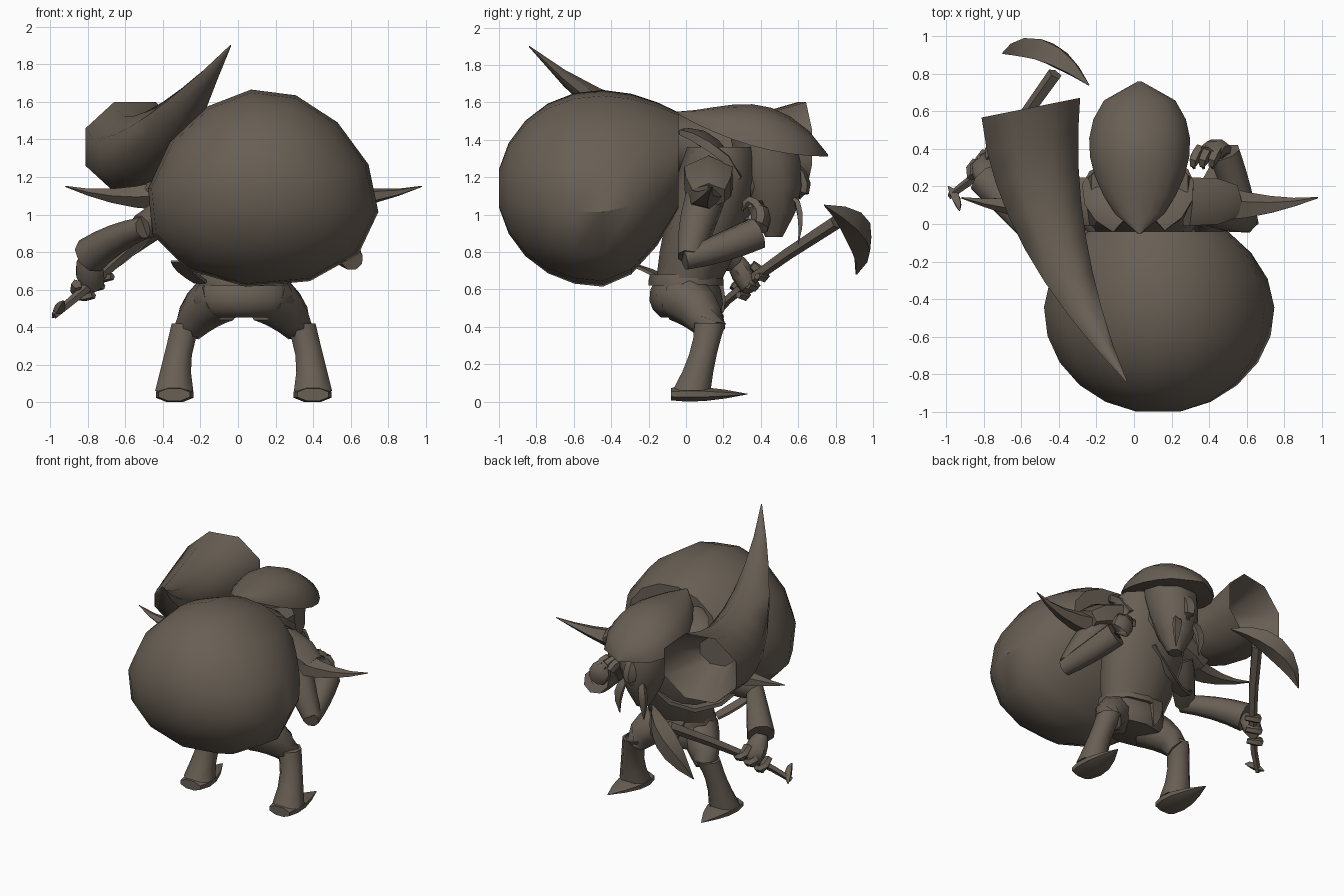
import bpy, bmesh, math
from mathutils import Vector

cube = bpy.data.objects.get("Cube")
if cube:
    bpy.data.objects.remove(cube, do_unlink=True)

brown = bpy.data.materials.new("dark_earth_brown")
brown.use_nodes = True
brown.diffuse_color = (.14, .115, .09, 1)
shader = brown.node_tree.nodes["Principled BSDF"]
shader.inputs["Base Color"].default_value = brown.diffuse_color

MIDDLE = .03  # the body's centre line
ALONG_Y, UPWARD = Vector((0, 1, 0)), Vector((0, 0, 1))


def skin(name, loops, crease=50, hollow=0):
    """Bridge loops of points, cap both ends, optionally sink the first cap."""
    bm = bmesh.new()
    rows = [[bm.verts.new(point) for point in loop] for loop in loops]
    count = len(rows[0])
    for near, far in zip(rows, rows[1:]):
        for i in range(count):
            j = (i + 1) % count
            bm.faces.new((near[i], near[j], far[j], far[i]))
    bm.faces.new(rows[-1])
    mouth = bm.faces.new(rows[0])
    bmesh.ops.recalc_face_normals(bm, faces=bm.faces)
    if hollow:
        bmesh.ops.inset_individual(bm, faces=[mouth], thickness=hollow / 2, depth=-hollow)
    mesh = bpy.data.meshes.new(name)
    bm.to_mesh(mesh)
    bm.free()
    mesh.materials.append(brown)
    part = bpy.data.objects.new(name, mesh)
    bpy.context.collection.objects.link(part)
    bpy.ops.object.select_all(action="DESELECT")
    part.select_set(True)
    bpy.context.view_layer.objects.active = part
    bpy.ops.object.shade_smooth_by_angle(angle=math.radians(crease))


def ring(centre, axis, across, upright, sides):
    """An elliptical loop of points facing along the axis."""
    reference = ALONG_Y if abs(axis.z) > .8 else UPWARD
    side = axis.cross(reference).normalized()
    rise = side.cross(axis).normalized()
    angles = [math.tau * (k + .5) / sides for k in range(sides)]
    return [centre + side * across * math.cos(a) + rise * upright * math.sin(a) for a in angles]


def sweep(name, start, middle, end, sides=8, flat=1, axis=None, steps=4, hollow=0):
    """Curve through three (x, y, z, radius) stations."""
    a, b, c = Vector(start), Vector(middle), Vector(end)
    loops = []
    for i in range(steps + 1):
        t = i / steps
        place = a * (1 - t) * (1 - 2 * t) + b * 4 * t * (1 - t) + c * t * (2 * t - 1)
        slope = a * (4 * t - 3) + b * (4 - 8 * t) + c * (4 * t - 1)
        radius = max(place.w, .004)
        direction = (axis or slope.xyz).normalized()
        loops.append(ring(place.xyz, direction, radius, radius * flat, sides))
    skin(name, loops, hollow=hollow)


def pair(name, *stations, **options):
    """Sweep a part on both sides of the body."""
    for label, sign in (("left_", 1), ("right_", -1)):
        mirrored = [(MIDDLE + sign * x, y, z, r) for x, y, z, r in stations]
        sweep(label + name, *mirrored, **options)


def centred(name, *stations, **options):
    """Sweep a part along the body's centre line."""
    sweep(name, *[(MIDDLE, y, z, r) for y, z, r in stations], **options)


# Bulging sack, sagging wide at the bottom, its front lifted onto the shoulders
sack = []
for i in range(9):
    turn = .2 + i * .28
    back, size = math.cos(turn), math.sin(turn)
    lift = max(0, -back) ** 2
    centre = Vector((.13, -.46 - .55 * back, 1.14 + lift / 4))
    loop = ring(centre, ALONG_Y, .61 * size, .53 * size * (1 - .4 * lift), 13)
    for point in loop:
        point.x += (point.x - centre.x) * (1.14 - point.z) * .35
    sack.append(loop)
skin("sack", sack, crease=35)

# Great horn with a hollow mouth
sweep("horn", (-.55, .62, 1.36, .29), (-.42, -.1, 1.4, .18), (-.04, -.84, 1.9, 0),
      flat=.9, axis=Vector((-.2, 1, 0)), steps=8, hollow=.3)

# Torso, pelvis and belt
centred("torso", (0, .6, .23), (.12, 1, .31), (.2, 1.36, .27), sides=10, flat=.72, axis=UPWARD)
centred("pelvis", (.02, .45, .22), (0, .54, .28), (0, .66, .23), sides=10, flat=.7, axis=UPWARD)
centred("belt", (0, .62, .25), (0, .65, .25), (0, .68, .24), sides=10, flat=.8,
        axis=UPWARD, steps=2)

# Head
centred("head", (.47, .88, .05), (.46, 1.15, .17), (.4, 1.44, .18), axis=UPWARD)
centred("neck", (.2, 1.15, .16), (.3, 1.2, .15), (.42, 1.2, .13), steps=2)
centred("nose", (.57, 1.27, .03), (.62, 1.16, .05), (.6, 1.09, .02), sides=5)
pair("moustache", (.06, .57, 1.1, .02), (.1, .61, 1, .04), (.1, .6, .84, 0), sides=4, flat=.5)

# Dome hat, its brim sweeping up to a point at the rear
hat = []
for i in range(9):
    t = i / 8
    wave = max(0, math.sin(math.pi * t ** 1.3))
    width, height = .01 + .26 * wave ** .5, .01 + .22 * wave ** .8
    brim = 1.31 + .23 * (1 - t) ** 2
    arc = [math.pi * k / 8 for k in range(9)]
    hat.append([(MIDDLE + width * math.cos(a), .81 * t - .05, brim + height * math.sin(a))
                for a in arc])
skin("hat", hat)

# Legs and pointed shoes
pair("thigh", (.12, -.02, .56, .14), (.22, .07, .49, .12), (.3, .14, .38, .08))
pair("shin", (.3, .13, .42, .09), (.35, .09, .25, .08), (.37, .03, .06, .11), axis=UPWARD)
pair("shoe", (.37, -.08, .04, .09), (.37, .1, .04, .1), (.39, .33, .04, 0),
     flat=.4, axis=ALONG_Y)

# Spiked shoulder guards and collar
pair("shoulder_guard", (.25, .12, 1.2, .15), (.4, .12, 1.15, .14), (.5, .12, 1.1, .1),
     sides=6, steps=2, flat=.8)
pair("shoulder_spike", (.45, .1, 1.1, .1), (.7, .1, 1.1, .05), (.95, .14, 1.15, 0),
     sides=5, flat=.8)
pair("collar", (.1, 0, 1.44, .06), (.2, .14, 1.37, .1), (.2, .28, 1.2, .07), sides=5, flat=.4)

# Left arm, raised in front of the chest
sweep("left_upper_arm", (.38, .12, 1.14, .11), (.49, .06, .95, .1), (.6, .02, .77, .07))
sweep("left_forearm", (.61, -.01, .76, .06), (.55, .18, .82, .08), (.48, .38, .9, .09))
sweep("left_hand", (.47, .37, .9, .05), (.44, .4, .97, .08), (.4, .37, 1.05, .06), flat=.7)

# Right arm, reaching down to the tool
sweep("right_upper_arm", (-.3, .12, 1.1, .11), (-.4, .04, 1, .09), (-.52, -.08, .93, .07))
sweep("right_forearm", (-.5, -.1, .93, .06), (-.65, .08, .87, .08), (-.79, .24, .78, .1))
sweep("right_hand", (-.79, .24, .78, .05), (-.79, .3, .69, .08), (-.76, .34, .6, .05), flat=.8)

# Curled fingers
for i in range(3):
    step = .05 * i
    x, y, z = .35 + step, .4, 1.02
    sweep("left_finger", (x, y, z, .03), (x - .03, y - .06, z + .05, .03),
          (x - .03, y - .1, z, .01), sides=5)
    x, y, z = step - .82, step + .28, step + .6
    sweep("right_finger", (x - .04, y - .03, z + .03, .03), (x - .03, y + .04, z - .03, .03),
          (x + .05, y, z - .03, .02), sides=5)

# Sickle-headed pick
sweep("pick_handle", (-.98, .15, .46, .02), (-.75, .36, .66, .03), (-.42, .8, .96, .04), sides=5)
sweep("pick_butt", (-.99, .2, .45, 0), (-.95, .14, .5, .03), (-.93, .07, .54, 0), sides=4)
sweep("pick_blade", (-.24, .74, 1.05, 0), (-.48, .92, .91, .08), (-.7, .91, .68, 0),
      sides=4, steps=6)

# Hanging strap and coat flaps
sweep("strap", (.1, .32, .98, .03), (-.22, .2, .81, .05), (-.5, 0, 1, .03), sides=4, flat=.4)
sweep("rear_flap", (-.33, -.34, .75, .04), (-.28, -.2, .7, .06), (-.2, -.08, .64, .06),
      sides=4, flat=.2)
sweep("front_flap", (-.06, .16, .68, .07), (-.03, .2, .54, .05), (-.02, .18, .45, .01),
      sides=4, flat=.3)
